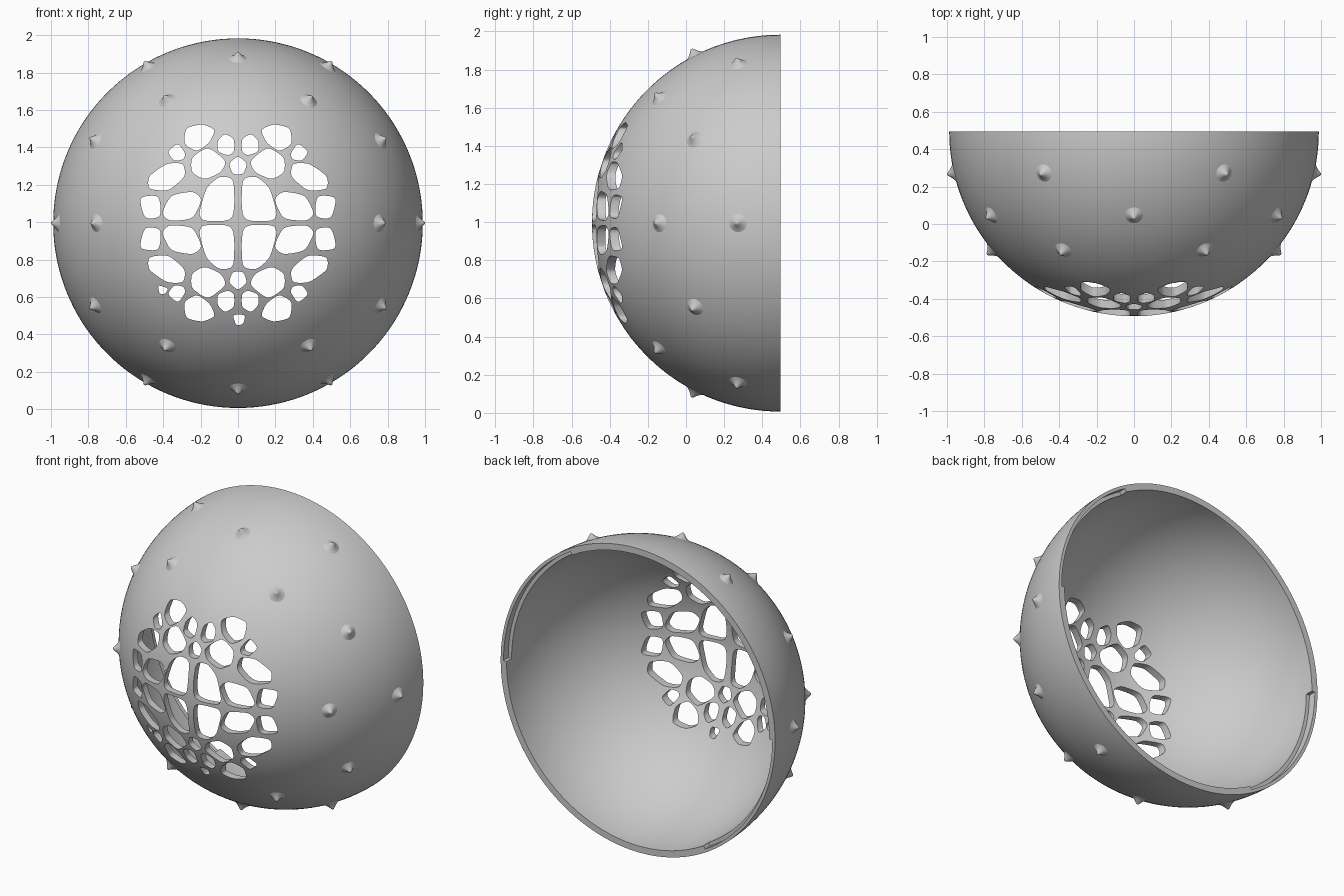
import bpy, bmesh, math
from mathutils import Vector, Matrix

if "Cube" in bpy.data.objects:
    bpy.data.objects.remove(bpy.data.objects["Cube"], do_unlink=True)

RADIUS, WALL = 0.988, 0.042
CENTRE = Vector((0, 0.495, 0.995))

grey = bpy.data.materials.new("warm_grey")
grey.use_nodes = True
grey.diffuse_color = (0.6, 0.6, 0.6, 1)
grey.node_tree.nodes["Principled BSDF"].inputs["Base Color"].default_value = grey.diffuse_color


def make_object(name, bm):
    bmesh.ops.recalc_face_normals(bm, faces=bm.faces)
    mesh = bpy.data.meshes.new(name)
    bm.to_mesh(mesh)
    bm.free()
    mesh.materials.append(grey)
    obj = bpy.data.objects.new(name, mesh)
    bpy.context.collection.objects.link(obj)
    return obj


def revolve(name, profile, steps, start=0, sweep=math.tau, closed=False):
    """Spin (radius, height) points about the z axis."""
    bm = bmesh.new()
    verts = [bm.verts.new((r, 0, h)) for r, h in profile]
    edges = [bm.edges.new(pair) for pair in zip(verts, verts[1:])]
    if closed:
        edges.append(bm.edges.new((verts[-1], verts[0])))
    bmesh.ops.rotate(bm, verts=verts, matrix=Matrix.Rotation(start, 3, "Z"))
    bmesh.ops.spin(bm, geom=verts + edges, axis=(0, 0, 1), cent=(0, 0, 0),
                   angle=sweep, steps=steps)
    bmesh.ops.remove_doubles(bm, verts=bm.verts, dist=1e-5)
    if closed:
        bmesh.ops.holes_fill(bm, edges=bm.edges, sides=0)
    return make_object(name, bm)


def select_only(obj):
    bpy.ops.object.select_all(action="DESELECT")
    obj.select_set(True)
    bpy.context.view_layer.objects.active = obj


def smooth(obj, degrees):
    select_only(obj)
    bpy.ops.object.shade_smooth_by_angle(angle=math.radians(degrees))


def cut(obj, cutter):
    cutter.hide_render = True
    mod = obj.modifiers.new("cut", "BOOLEAN")
    mod.object, mod.operation, mod.solver = cutter, "DIFFERENCE", "EXACT"
    select_only(obj)
    bpy.ops.object.modifier_apply(modifier=mod.name)
    bpy.data.objects.remove(cutter, do_unlink=True)


def round_off(points, passes=3):
    """Corner cutting turns a polygon into a soft pebble outline."""
    for step in range(passes):
        k = 0.17 if step == 0 else 0.25
        points = [p.lerp(q, t) for p, q in zip(points, points[1:] + points[:1])
                  for t in (k, 1 - k)]
    return points


# Dome shell: local z is the pole, turned to face the front
ARC = [math.pi / 2 * i / 48 for i in range(49)]
outer = [(RADIUS * math.sin(a), RADIUS * math.cos(a)) for a in ARC]
inner = [((RADIUS - WALL) * math.sin(a), (RADIUS - WALL) * math.cos(a)) for a in reversed(ARC)]
dome = revolve("dome_shell", outer + inner, 144)
to_front = Matrix.Translation(CENTRE) @ Matrix.Rotation(math.pi / 2, 4, "X")
dome.data.transform(to_front)

# Two stepped recesses inside the rim, on opposite sides
step_profile = [(RADIUS - 0.08, -0.05), (RADIUS - 0.02, -0.05),
                (RADIUS - 0.02, 0.05), (RADIUS - 0.08, 0.05)]
for start in (0, math.pi):
    recess = revolve("recess_cutter", step_profile, 24, start, math.pi / 3, True)
    recess.data.transform(to_front)
    cut(dome, recess)

# Pebble openings of one quarter, in hundredths from the middle of the front
QUARTER = [
    [(2, 1), (2, 24), (10, 25), (17, 19), (21, 5), (19, 1)],
    [(6, 33), (16, 41), (25, 35), (25, 27), (18, 23), (9, 27)],
    [(28, 25), (29, 32), (38, 32), (48, 25), (48, 18), (37, 17)],
    [(19, 13), (24, 17), (36, 15), (41, 5), (37, 1), (24, 2)],
    [(42, 15), (53, 14), (50, 2), (41, 3)],
    [(12, 50), (19, 53), (28, 51), (29, 42), (22, 38), (15, 43)],
    [(2, 45), (7, 48), (11, 44), (11, 38), (5, 36), (2, 38)],
    [(28, 37), (32, 43), (38, 38), (34, 33), (29, 34)],
]
MIDDLE = [(0, 36), (5, 32), (3, 26), (-3, 26), (-5, 32)]
BOTTOM = [(-3, -49), (4, -49), (3, -54), (-1, -55)]
LOWER_SIDE = [(-43, -33), (-37, -35), (-39, -38), (-42, -38)]

outlines = [[(x * sx, z * sz) for x, z in shape]
            for shape in QUARTER for sx in (1, -1) for sz in (1, -1)]
outlines += [MIDDLE, [(x, -z) for x, z in MIDDLE], BOTTOM, LOWER_SIDE]

bm = bmesh.new()
for outline in outlines:
    ring = round_off([Vector((x / 100, 0, 0.996 + z / 100)) for x, z in outline])
    front, back = ([bm.verts.new((p.x, y, p.z)) for p in ring] for y in (-0.7, 0))
    bm.faces.new(front)
    bm.faces.new(back[::-1])
    for i in range(len(ring)):
        bm.faces.new((front[i], front[i - 1], back[i - 1], back[i]))
cut(dome, make_object("opening_cutter", bm))
smooth(dome, 35)

# Small flared studs in three staggered rings
STUD = [(0.052, -0.004), (0.038, 0.004), (0.025, 0.014), (0.013, 0.028), (0.006, 0.036), (0, 0.038)]
stud = revolve("stud", STUD, 24)
smooth(stud, 80)
stud_mesh = stud.data
bpy.data.objects.remove(stud, do_unlink=True)
for ring, (lift, turn) in enumerate([(13, 0), (27, 30), (40, 0)]):
    for i in range(6):
        lift_angle, around = math.radians(lift), math.radians(turn + 60 * i)
        out = Vector((math.cos(lift_angle) * math.cos(around), -math.sin(lift_angle),
                      math.cos(lift_angle) * math.sin(around)))
        obj = bpy.data.objects.new(f"stud_ring{ring + 1}_{i + 1}", stud_mesh)
        obj.matrix_world = (Matrix.Translation(CENTRE + out * RADIUS)
                            @ out.to_track_quat("Z", "Y").to_matrix().to_4x4())
        bpy.context.collection.objects.link(obj)
